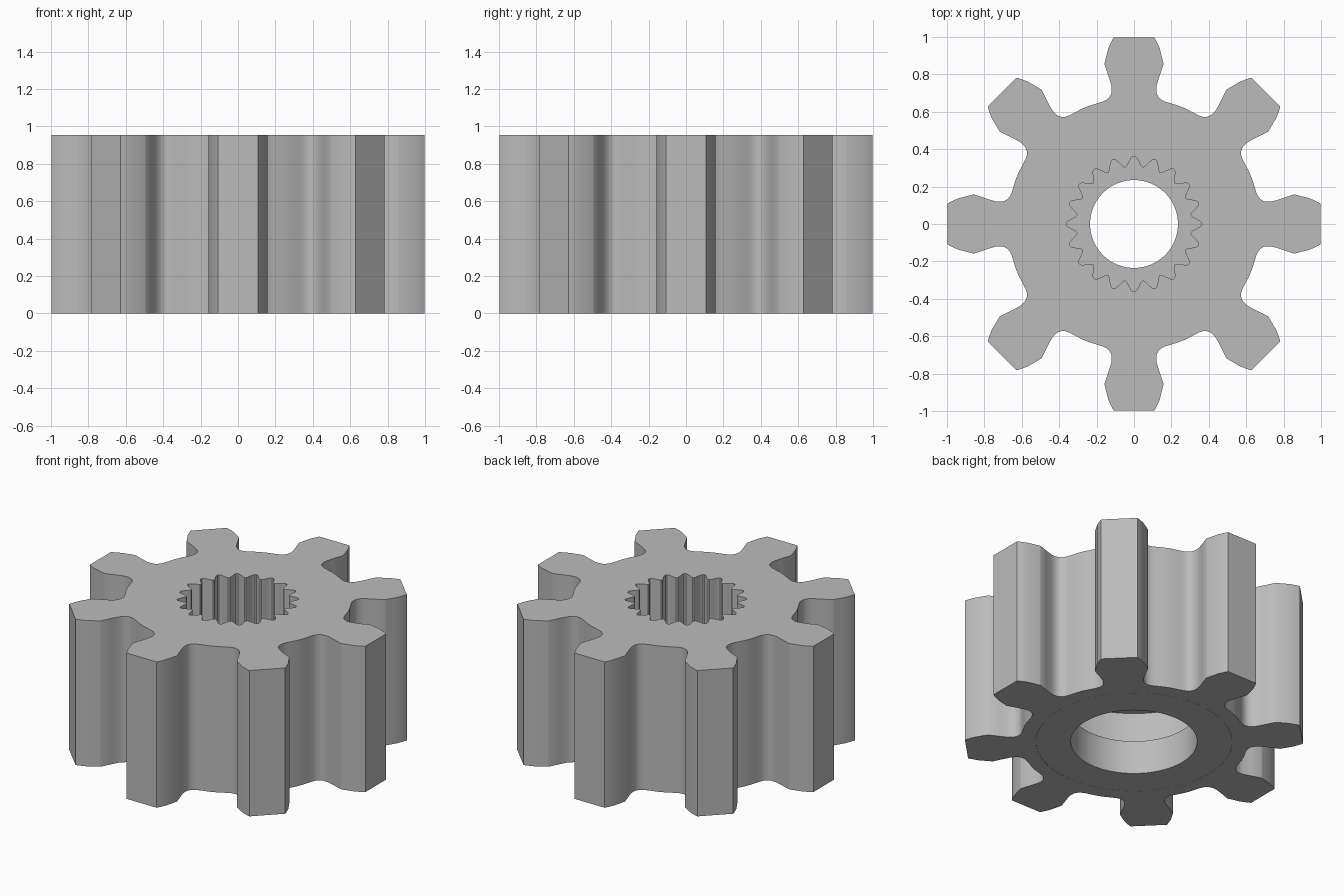
import bpy, bmesh
from math import sin, cos, pi, tau, radians

cube = bpy.data.objects.get("Cube")
if cube:
    bpy.data.objects.remove(cube, do_unlink=True)

HEIGHT = 0.955
TEETH = 8
SPLINES = 20

grey = bpy.data.materials.new("plain grey")
grey.use_nodes = True
grey.diffuse_color = (0.5, 0.5, 0.5, 1)
grey.node_tree.nodes["Principled BSDF"].inputs["Base Color"].default_value = grey.diffuse_color


def prism(name, profile, z0, z1):
    """Extrude a closed counter-clockwise outline from z0 to z1."""
    bm = bmesh.new()
    low = [bm.verts.new((x, y, z0)) for x, y in profile]
    high = [bm.verts.new((x, y, z1)) for x, y in profile]
    bm.faces.new(low[::-1])
    bm.faces.new(high)
    n = len(low)
    for i in range(n):
        j = (i + 1) % n
        bm.faces.new((low[i], low[j], high[j], high[i]))
    mesh = bpy.data.meshes.new(name)
    bm.to_mesh(mesh)
    bm.free()
    mesh.materials.append(grey)
    obj = bpy.data.objects.new(name, mesh)
    bpy.context.collection.objects.link(obj)
    return obj


def circle(r, n=96):
    return [(r * cos(tau * i / n), r * sin(tau * i / n)) for i in range(n)]


def turned(points, a):
    return [(x * cos(a) - y * sin(a), x * sin(a) + y * cos(a)) for x, y in points]


def cut(target, cutter):
    mod = target.modifiers.new("cut", 'BOOLEAN')
    mod.operation = 'DIFFERENCE'
    mod.solver = 'EXACT'
    mod.object = cutter
    bpy.context.view_layer.objects.active = target
    bpy.ops.object.modifier_apply(modifier=mod.name)
    bpy.data.objects.remove(cutter, do_unlink=True)


# Half of one sprocket tooth pointing along +x, from the root circle to the tip
half = [(0.632, 0.24), (0.647, 0.19), (0.655, 0.165), (0.664, 0.147), (0.677, 0.132),
        (0.695, 0.122), (0.72, 0.119), (0.745, 0.122), (0.79, 0.136), (0.855, 0.158),
        (0.862, 0.157), (0.94, 0.137), (0.985, 0.116), (0.998, 0.108)]
tooth = [(x, -y) for x, y in half] + half[::-1]
outline = []
for k in range(TEETH):
    outline += turned(tooth, tau * k / TEETH)

# Splined socket: rounded lobes around the shaft hole
socket = []
STEPS = 12
for i in range(SPLINES * STEPS):
    a = tau * i / (SPLINES * STEPS)
    wave = max(-1, min(1, 1.4 * cos(SPLINES * a)))
    r = 0.334 + 0.027 * wave
    sway = -0.25 * sin(2 * SPLINES * a) / SPLINES
    socket.append((r * cos(a + sway), r * sin(a + sway)))

# Toothed body with shaft hole, splined socket above and bearing chamber below
body = prism("sprocket_body", outline, 0, HEIGHT)
cut(body, prism("shaft_hole", circle(0.235), -0.1, HEIGHT + 0.1))
cut(body, prism("spline_socket", socket, 0.57, HEIGHT + 0.1))
cut(body, prism("bearing_chamber", circle(0.583), -0.1, 0.53))

# Retaining ring closing the chamber, flush with the underside
ring = prism("retaining_ring", circle(0.582), 0, 0.22)
cut(ring, prism("ring_hole", circle(0.375), -0.1, 0.3))

for obj in (body, ring):
    bpy.ops.object.select_all(action='DESELECT')
    obj.select_set(True)
    bpy.context.view_layer.objects.active = obj
    bpy.ops.object.shade_smooth_by_angle(angle=radians(30))
